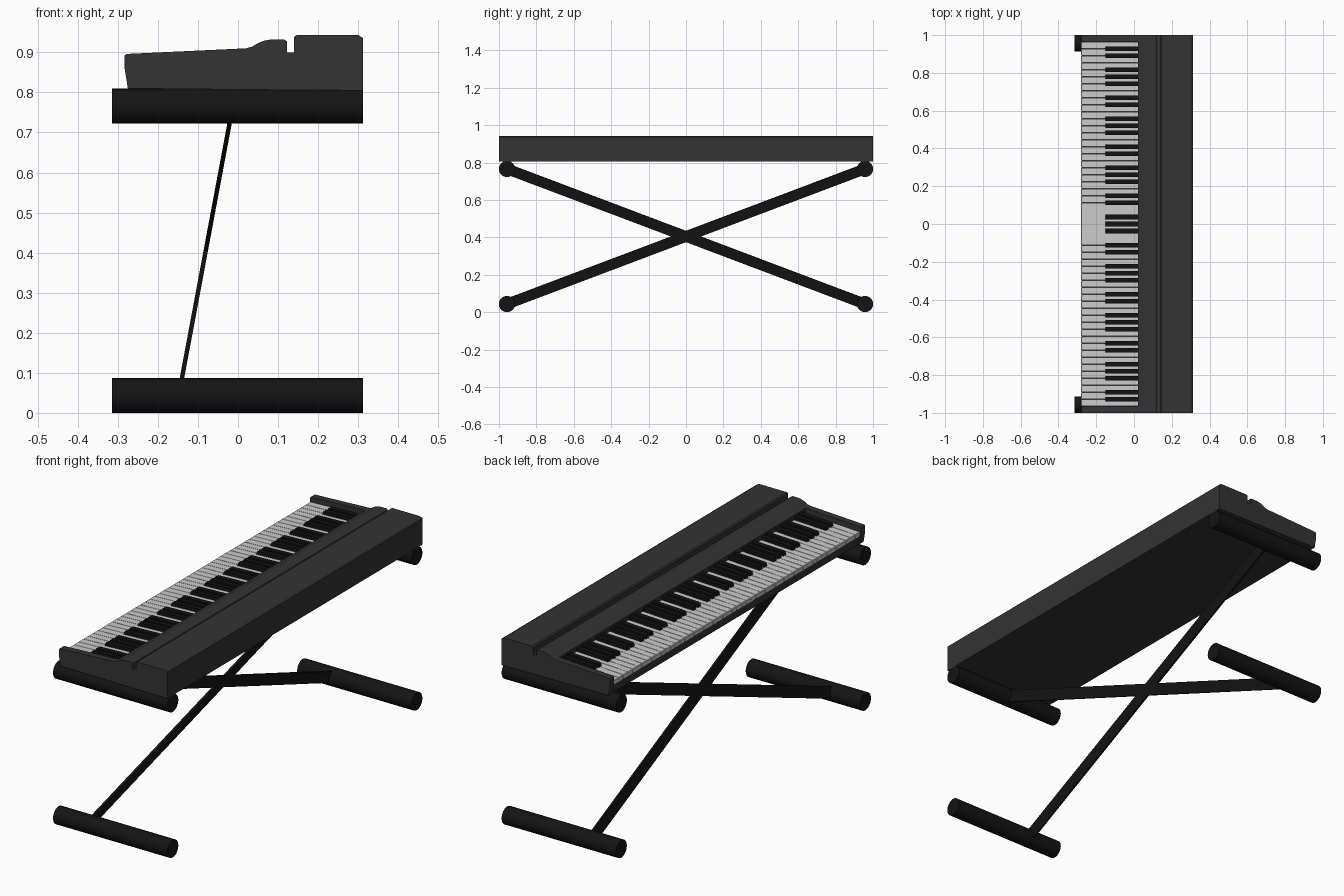
import bpy, bmesh, math
from mathutils import Vector, Matrix

if "Cube" in bpy.data.objects:
    bpy.data.objects.remove(bpy.data.objects["Cube"])


def material(name, v):
    m = bpy.data.materials.new(name)
    m.diffuse_color = (v, v, v, 1)
    m.use_nodes = True
    m.node_tree.nodes["Principled BSDF"].inputs["Base Color"].default_value = m.diffuse_color
    return m


CASE = material("case_dark", 0.033)
STAND = material("stand_black", 0.007)
BLACK = material("key_black", 0.006)
WHITE = material("key_white", 0.8)


def finish(name, bm, mat, smooth=False):
    bmesh.ops.recalc_face_normals(bm, faces=bm.faces)
    me = bpy.data.meshes.new(name)
    bm.to_mesh(me)
    bm.free()
    me.materials.append(mat)
    ob = bpy.data.objects.new(name, me)
    bpy.context.collection.objects.link(ob)
    if smooth:
        bpy.context.view_layer.objects.active = ob
        ob.select_set(True)
        bpy.ops.object.shade_smooth_by_angle(angle=math.radians(35))
        ob.select_set(False)
    return ob


def extrude(bm, profile, y0, y1):
    """Prism: an (x, z) profile swept from y0 to y1."""
    face = bm.faces.new([bm.verts.new((x, y0, z)) for x, z in profile])
    res = bmesh.ops.extrude_face_region(bm, geom=[face])
    verts = [g for g in res["geom"] if isinstance(g, bmesh.types.BMVert)]
    bmesh.ops.translate(bm, verts=verts, vec=(0, y1 - y0, 0))


# Rear housing with hump, groove and raised back block
housing = [(0.02, 0.807), (0.02, 0.910), (0.035, 0.914), (0.05, 0.923),
           (0.065, 0.929), (0.082, 0.932), (0.115, 0.932), (0.122, 0.928),
           (0.122, 0.900), (0.140, 0.900), (0.140, 0.938), (0.146, 0.943),
           (0.300, 0.943), (0.312, 0.936), (0.312, 0.805)]
bm = bmesh.new()
extrude(bm, housing, -1, 1)
finish("rear_housing", bm, CASE)

# End cheeks either side of the keyboard
cheek = [(-0.275, 0.810), (-0.283, 0.860), (-0.283, 0.892), (-0.278, 0.896),
         (0.02, 0.910), (0.02, 0.807)]
bm = bmesh.new()
for s in (-1, 1):
    extrude(bm, cheek, s * 0.967, s)
finish("end_cheeks", bm, CASE)

# Key bed under the keys
bm = bmesh.new()
extrude(bm, [(-0.272, 0.810), (-0.274, 0.846), (-0.262, 0.862),
             (0.02, 0.872), (0.02, 0.807)], -0.967, 0.967)
finish("key_bed", bm, CASE)

# 52 white keys, with black keys on the boundaries
TOP, N = 0.965, 52
pitch = 2 * TOP / N
white = [(-0.279, 0.850), (-0.280, 0.870), (-0.277, 0.873),
         (0.025, 0.885), (0.025, 0.862)]
black = [(-0.155, 0.868), (-0.147, 0.893), (-0.142, 0.896),
         (0.025, 0.902), (0.025, 0.868)]
bw, bb = bmesh.new(), bmesh.new()
for k in range(N):
    y = TOP - k * pitch
    extrude(bw, white, y - pitch + 0.0012, y - 0.0012)
    if k % 7 in (1, 2, 4, 5, 6):
        extrude(bb, black, y - 0.012, y + 0.012)
finish("white_keys", bw, WHITE)
finish("black_keys", bb, BLACK)

# Four round cross tubes: two feet, two supports
R, Y = 0.0435, 0.957
Z_LOW, Z_HIGH = R, 0.766
for label, z in (("foot", Z_LOW), ("support", Z_HIGH)):
    for side, s in (("left", -1), ("right", 1)):
        bm = bmesh.new()
        bmesh.ops.create_cone(
            bm, cap_ends=True, segments=24, radius1=R, radius2=R, depth=0.627,
            matrix=Matrix.Translation((-0.0015, s * Y, z))
            @ Matrix.Rotation(math.pi / 2, 4, 'Y'))
        finish(f"{label}_tube_{side}", bm, STAND, True)

# Crossed flat bars lying in one tilted plane
X_LOW, X_HIGH = -0.148, -0.013
normal = Vector((Z_HIGH - Z_LOW, 0, X_LOW - X_HIGH)).normalized()
for name, s in (("cross_bar_a", 1), ("cross_bar_b", -1)):
    a = Vector((X_LOW, -s * Y, Z_LOW))
    b = Vector((X_HIGH, s * Y, Z_HIGH))
    d = (b - a).normalized()
    rot = Matrix((d, normal, d.cross(normal))).transposed().to_4x4()
    bm = bmesh.new()
    bmesh.ops.create_cube(
        bm, size=1, matrix=Matrix.Translation((a + b) / 2) @ rot
        @ Matrix.Diagonal(((b - a).length, 0.011, 0.056, 1)))
    finish(name, bm, STAND)
